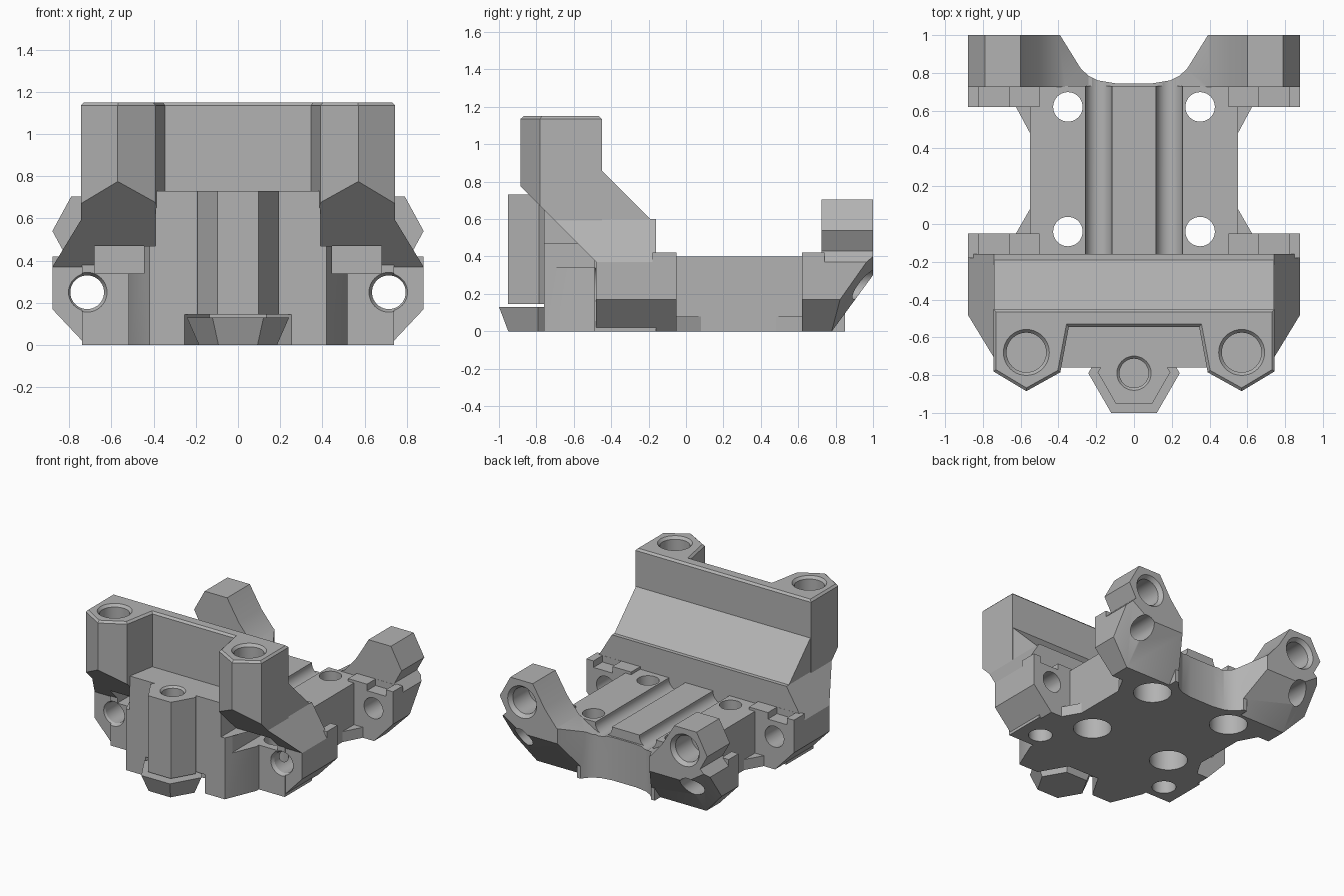
import bpy, bmesh, math
from mathutils import Vector

if "Cube" in bpy.data.objects:
    bpy.data.objects.remove(bpy.data.objects["Cube"])

grey = bpy.data.materials.new("plain grey")
grey.use_nodes = True
COLOUR = (0.45, 0.45, 0.45, 1)
grey.diffuse_color = COLOUR
grey.node_tree.nodes["Principled BSDF"].inputs["Base Color"].default_value = COLOUR


def finish(bm, name, side=1):
    if side < 0:
        bmesh.ops.scale(bm, vec=(-1, 1, 1), verts=bm.verts)
    bmesh.ops.recalc_face_normals(bm, faces=bm.faces)
    mesh = bpy.data.meshes.new(name)
    bm.to_mesh(mesh)
    bm.free()
    mesh.materials.append(grey)
    ob = bpy.data.objects.new(name, mesh)
    bpy.context.collection.objects.link(ob)
    return ob


def place(axis, u, v, w):
    return {"x": (w, u, v), "y": (u, w, v), "z": (u, v, w)}[axis]


def prism(name, pts, axis, lo, hi, side=1, planes=(), chamfer_top=0):
    """Extrude a profile along an axis; each plane (point, normal) trims its outer side."""
    bm = bmesh.new()
    face = bm.faces.new([bm.verts.new(place(axis, u, v, lo)) for u, v in pts])
    new = bmesh.ops.extrude_face_region(bm, geom=[face])["geom"]
    top = [g for g in new if isinstance(g, bmesh.types.BMVert)]
    bmesh.ops.translate(bm, vec=place(axis, 0, 0, hi - lo), verts=top)
    bmesh.ops.recalc_face_normals(bm, faces=bm.faces)
    if chamfer_top:
        rim = [e for e in bm.edges if all(v in top for v in e.verts)]
        bmesh.ops.bevel(bm, geom=rim, offset=chamfer_top, segments=1, affect="EDGES")
    for point, normal in planes:
        bmesh.ops.bisect_plane(bm, geom=bm.verts[:] + bm.edges[:] + bm.faces[:],
                               plane_co=point, plane_no=normal, clear_outer=True)
        bmesh.ops.holes_fill(bm, edges=[e for e in bm.edges if e.is_boundary])
    return finish(bm, name, side)


def box(name, x0, x1, y0, y1, z0, z1, side=1):
    return prism(name, [(x0, y0), (x1, y0), (x1, y1), (x0, y1)], "z", z0, z1, side)


def rod(name, axis, u, v, lo, hi, r, r2=None, seg=40, side=1):
    """Round or polygonal rod between lo and hi, optionally tapered."""
    bm = bmesh.new()
    rings = []
    for w, rad in ((lo, r), (hi, r if r2 is None else r2)):
        rings.append([bm.verts.new(place(axis, u + rad * math.cos(math.tau * i / seg),
                                         v + rad * math.sin(math.tau * i / seg), w))
                      for i in range(seg)])
    for ring in rings:
        bm.faces.new(ring)
    for i in range(seg):
        j = (i + 1) % seg
        bm.faces.new((rings[0][i], rings[0][j], rings[1][j], rings[1][i]))
    return finish(bm, name, side)


def sym(half):
    return half + [(-x, y) for x, y in reversed(half)]


def combine(target, tool, operation):
    mod = target.modifiers.new(operation, "BOOLEAN")
    mod.operation, mod.solver, mod.object = operation, "EXACT", tool
    bpy.context.view_layer.objects.active = target
    bpy.ops.object.modifier_apply(modifier=mod.name)
    bpy.data.objects.remove(tool)


UNDERCUT = [((0, -0.48, 0.37), (0, -1, -1))]
adds, cuts = [], []

# Central plate and the low bridge behind it
frame = box("mount_frame", -0.55, 0.55, -0.3, 0.73, 0, 0.4)
adds.append(box("bridge", -0.33, 0.33, 0.6, 0.85, 0, 0.33))

# Front wall with sloping back
adds.append(prism("wall", [(-0.16, 0), (-0.16, 0.57), (-0.45, 0.86), (-0.49, 0.86), (-0.49, 0.0)],
                  "x", -0.74, 0.74))
adds.append(prism("towers", sym([(0.745, -0.45), (0.745, -0.78), (0.57, -0.885),
                                 (0.39, -0.785), (0.345, -0.545)]),
                  "z", 0.3, 1.15, planes=UNDERCUT, chamfer_top=0.015))
adds.append(prism("wing_shoulders", sym([(0.88, 0.2), (0.88, 0.37), (0.74, 0.6)]),
                  "y", -0.72, -0.16, planes=UNDERCUT))
adds.append(prism("wings", sym([(0.72, 0), (0.88, 0.17), (0.88, 0.37), (0.8, 0.5)]),
                  "y", -0.48, -0.16))

# Front block and hexagonal column
adds.append(prism("front_block", sym([(0.52, -0.46), (0.52, -0.52), (0.42, -0.76)]), "z", 0, 0.47))
adds.append(prism("upper_block", sym([(0.39, -0.46), (0.39, -0.76)]), "z", 0.4, 0.73))

EAR = [(0.5, 0), (0.72, 0), (0.88, 0.17), (0.88, 0.42), (0.5, 0.42)]
ARM = [(0.24, 0), (0.72, 0), (0.88, 0.17), (0.88, 0.37), (0.82, 0.43), (0.88, 0.54),
       (0.79, 0.705), (0.6, 0.705), (0.5, 0.54), (0.4, 0.42), (0.24, 0.33)]
back_slope = ((0, 0.78, 0), (0, 0.3, -0.22))
corner = Vector((0.72, 0.8, 0.03))
outer_slope = (corner, (Vector((0.7, 1, 0.3)) - corner).cross(Vector((0.88, 0.845, 0.2)) - corner))

for s in (1, -1):
    # Ears, rear arms and small gussets
    adds.append(prism("front_ear", EAR, "y", -0.18, -0.05, s))
    adds.append(prism("rear_ear", EAR, "y", 0.62, 0.74, s))
    adds.append(prism("rear_arm", ARM, "y", 0.725, 1, s, planes=(back_slope, outer_slope)))
    adds.append(prism("front_gusset", [(0.5, 0.08), (0.55, 0.08), (0.625, -0.05), (0.625, -0.1),
                                       (0.5, -0.1)], "z", 0, 0.08, s))
    adds.append(prism("rear_gusset", [(0.5, 0.48), (0.55, 0.48), (0.625, 0.62), (0.625, 0.66),
                                      (0.5, 0.66)], "z", 0, 0.08, s))
    # Rod channels and plate bolt holes
    cuts.append(rod("channel", "y", 0.187, 0.39, -0.16, 1.1, 0.07, side=s))
    for y in (-0.04, 0.62):
        cuts.append(rod("plate_hole", "z", 0.35, y, -0.1, 0.6, 0.078, side=s))
        cuts.append(rod("counterbore", "z", 0.35, y, -0.1, 0.18, 0.135, side=s))
    # Long cross holes, ear slots, nut pockets and base holes
    cuts.append(rod("cross_hole", "y", 0.715, 0.25, -1.2, 1.2, 0.08, side=s))
    cuts.append(rod("cross_sink", "y", 0.715, 0.25, -0.5, -0.465, 0.1, 0.08, side=s))
    for y0, y1 in ((-0.159, 0), (0.6, 0.724)):
        cuts.append(box("ear_slot", 0.66, 0.82, y0, y1, 0.37, 0.6, s))
    cuts.append(box("nut_pocket", 0.44, 0.68, -0.7, -0.25, 0.34, 0.47, s))
    cuts.append(rod("base_hole", "z", 0.57, -0.35, -0.1, 0.4, 0.085, side=s))
    # Tower and arm sockets with a wider mouth
    cuts.append(rod("tower_socket", "z", 0.57, -0.68, 0.75, 1.3, 0.105, side=s))
    cuts.append(rod("tower_mouth", "z", 0.57, -0.68, 1.13, 1.16, 0.105, 0.13, side=s))
    cuts.append(rod("arm_socket", "y", 0.69, 0.54, 0.78, 1.1, 0.1, side=s))
    cuts.append(rod("arm_mouth", "y", 0.69, 0.54, 0.97, 1.01, 0.1, 0.13, side=s))

adds.append(rod("column", "z", 0, -0.785, 0.145, 0.73, 0.192, seg=6))
# Curved notch between the arms, column hole and clearance around the foot
cuts.append(prism("rear_notch", sym([(0.41, 1.03), (0.28, 0.82), (0.24, 0.785), (0.19, 0.76),
                                     (0.1, 0.745)]), "z", -0.2, 1))
cuts.append(rod("column_hole", "z", 0, -0.79, 0.3, 0.9, 0.077))
cuts.append(rod("column_sink", "z", 0, -0.79, 0.715, 0.74, 0.077, 0.1))
cuts.append(rod("foot_clearance", "z", 0, -0.79, -0.1, 0.145, 0.27, seg=6))

for tool in adds:
    combine(frame, tool, "UNION")
for tool in cuts:
    combine(frame, tool, "DIFFERENCE")

# Separate tapered foot below the column
foot = rod("column_foot", "z", 0, -0.79, 0, 0.13, 0.185, 0.242, seg=6)

for ob in (frame, foot):
    bpy.ops.object.select_all(action="DESELECT")
    ob.select_set(True)
    bpy.context.view_layer.objects.active = ob
    bpy.ops.object.shade_smooth_by_angle(angle=math.radians(25))
